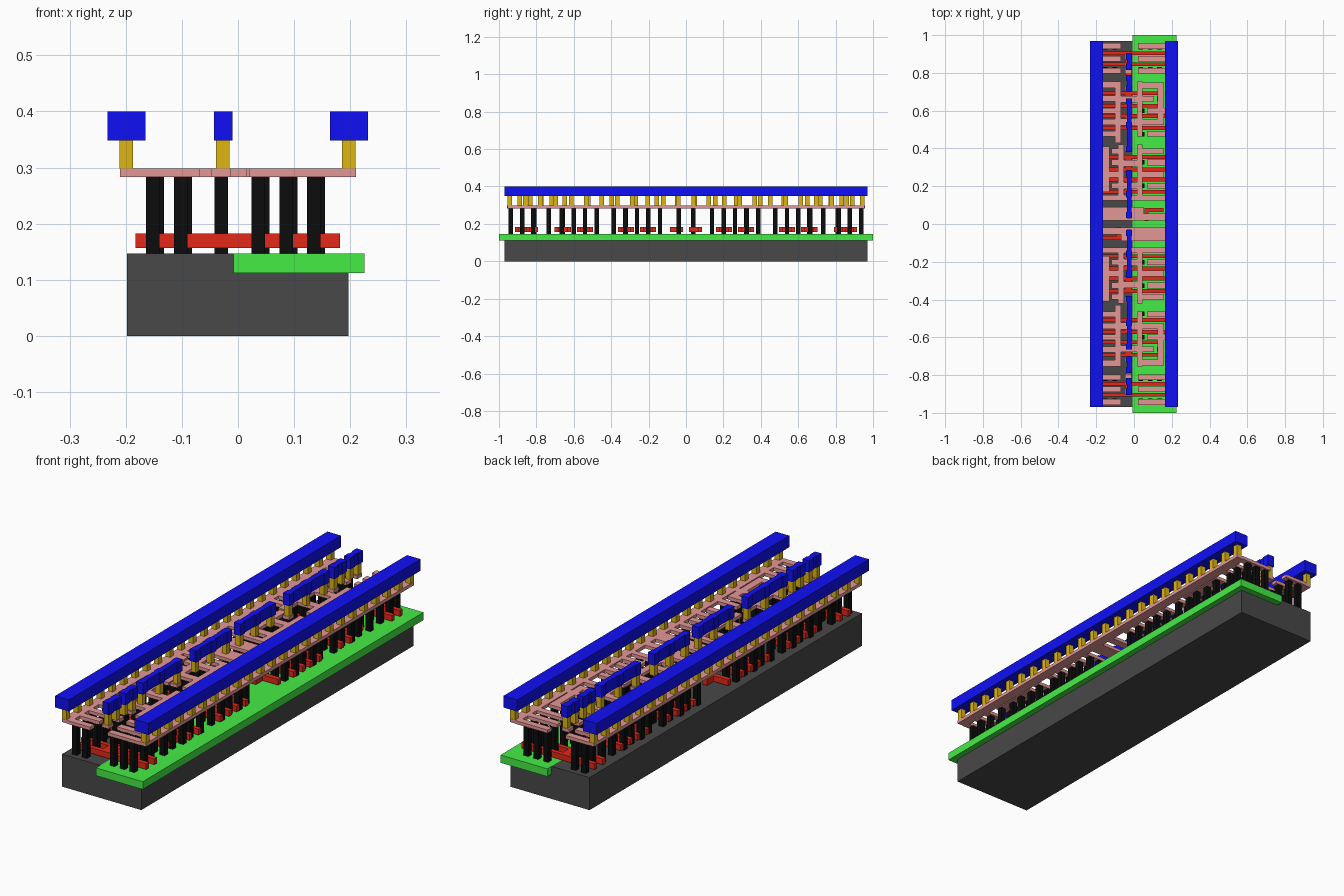
import bpy, bmesh
from mathutils import Matrix


def boxes(name, rects, z0, z1, color):
    """One object made of boxes; each rect is (x0, x1, y0, y1)."""
    bm = bmesh.new()
    for x0, x1, y0, y1 in rects:
        m = Matrix.Translation(((x0 + x1) / 2, (y0 + y1) / 2, (z0 + z1) / 2))
        m = m @ Matrix.Diagonal((x1 - x0, y1 - y0, z1 - z0, 1))
        bmesh.ops.create_cube(bm, size=1, matrix=m)
    me = bpy.data.meshes.new(name)
    bm.to_mesh(me)
    bm.free()
    ob = bpy.data.objects.new(name, me)
    bpy.context.collection.objects.link(ob)
    mat = bpy.data.materials.new(name + "_color")
    mat.diffuse_color = (*color, 1)
    me.materials.append(mat)


def both(rects):
    """Repeat rects mirrored front to back."""
    return rects + [(a, b, -d, -c) for a, b, c, d in rects]


def square(x, y, s=0.024):
    return (x - s / 2, x + s / 2, y - s / 2, y + s / 2)


RED, PINK, GOLD = (0.78, 0.022, 0.01), (0.77, 0.31, 0.3), (0.73, 0.46, 0.006)
BLUE, GREEN = (0.005, 0.005, 0.92), (0.06, 0.84, 0.06)

# Base block and well
boxes("substrate", [(-0.198, 0.197, -0.97, 0.97)], 0, 0.147, (0.065, 0.065, 0.065))
boxes("well", [(-0.008, 0.225, -1, 1)], 0.112, 0.14701, GREEN)

# Gate fingers, joined in pairs near the middle
pairs = [(0.846, 0.904, -0.183, 0.182), (0.626, 0.692, -0.165, 0.135),
         (0.508, 0.572, -0.165, 0.165), (0.289, 0.354, -0.165, 0.165),
         (0.171, 0.235, -0.165, 0.165)]
gates = []
for lo, hi, x0, x1 in pairs:
    gates += [(x0, x1, y - 0.01, y + 0.01) for y in (lo, hi)]
    gates.append((-0.047, -0.013, lo, hi))
gates.append((-0.047, -0.013, 0.79, 0.84))
gates = both(gates)
gates += [(0.055, 0.155, 0.064, 0.086), (0.055, 0.078, 0.016, 0.07),
          (-0.165, -0.07, -0.086, -0.064), (-0.093, -0.07, -0.07, -0.016)]
boxes("gates", gates, 0.157, 0.183, RED)

# Contact pillars in the rows between the fingers
rows = [0.936, 0.875, 0.818, 0.733, 0.663, 0.6, 0.54, 0.476,
        0.385, 0.326, 0.262, 0.203, 0.139]
pillars = []
for i, y in enumerate(rows):
    o = 0.004 if i % 2 else -0.004
    pillars += [square(x + o, y) for x in (-0.148, -0.098, 0.04, 0.09, 0.139)]
pillars += [square(-0.03, y) for y in (0.81, 0.66, 0.54, 0.322, 0.203, 0.04)]
boxes("contacts", both(pillars), 0.147, 0.284, (0.0035, 0.0035, 0.0035))

# Lower metal: rails, tabs, routing bars and the centre plates
half = []
for y in (0.942, 0.875, 0.812):
    half += [(-0.18, -0.068, y - 0.015, y + 0.015), (0.02, 0.18, y - 0.015, y + 0.015)]
half += [(-0.165, -0.068, 0.72, 0.755), (-0.1, -0.068, 0.43, 0.755),
         (-0.18, -0.068, 0.585, 0.615), (-0.18, -0.068, 0.462, 0.492),
         (-0.165, -0.08, 0.648, 0.68), (-0.18, -0.08, 0.525, 0.555),
         (0.015, 0.045, 0.462, 0.755), (0.015, 0.16, 0.718, 0.75),
         (0.125, 0.16, 0.525, 0.75), (0.015, 0.105, 0.648, 0.678),
         (0.07, 0.18, 0.585, 0.615), (0.015, 0.16, 0.525, 0.555),
         (0.07, 0.18, 0.462, 0.492),
         (-0.165, -0.13, 0.17, 0.41), (-0.165, -0.085, 0.247, 0.277),
         (-0.085, -0.052, 0.13, 0.42), (-0.12, -0.052, 0.37, 0.4),
         (-0.12, -0.052, 0.311, 0.341), (-0.12, -0.052, 0.188, 0.218),
         (0.015, 0.045, 0.14, 0.42), (0.015, 0.16, 0.37, 0.4),
         (0.07, 0.18, 0.311, 0.341), (0.015, 0.16, 0.247, 0.277),
         (0.07, 0.18, 0.188, 0.218), (-0.18, 0.18, 0.125, 0.153)]
half += [(-0.068, 0.02, y - 0.018, y + 0.018) for y in (0.66, 0.54, 0.322, 0.203)]
half += [square(-0.03, y, 0.034) for y in (0.885, 0.81, 0.72, 0.4)]
metal = both(half)
metal += [(-0.18, 0.05, 0.018, 0.09), (0.05, 0.18, 0.018, 0.055),
          (-0.07, 0.18, -0.09, -0.018), (-0.18, -0.07, -0.055, -0.018),
          (-0.21, -0.165, -0.955, 0.955), (0.165, 0.21, -0.955, 0.955)]
boxes("lower_metal", metal, 0.283, 0.298, PINK)

# Vias under the rails and under the middle strips
strips = [(0.03, 0.285), (0.38, 0.665), (0.7, 0.79), (0.815, 0.905)]
vias, middle = [], []
for lo, hi in strips:
    middle.append((-0.038, -0.014, lo, hi))
    for y in (lo + 0.017, (lo + hi) / 2, hi - 0.017):
        if hi - lo > 0.1 or y != (lo + hi) / 2:
            vias.append(square(-0.027, y))
            middle.append(square(-0.026, y, 0.033))
vias = both(vias)
n = 24
for i in range(n):
    y = -0.942 + 1.884 * i / (n - 1)
    vias += [square(-0.199, y), square(0.197, y)]
boxes("vias", vias, 0.298, 0.348, GOLD)

# Upper metal: outer rails and the middle strips
boxes("outer_rails", [(-0.233, -0.165, -0.97, 0.97), (0.164, 0.232, -0.97, 0.97)],
      0.348, 0.4, BLUE)
boxes("middle_strips", both(middle), 0.348, 0.4, BLUE)
